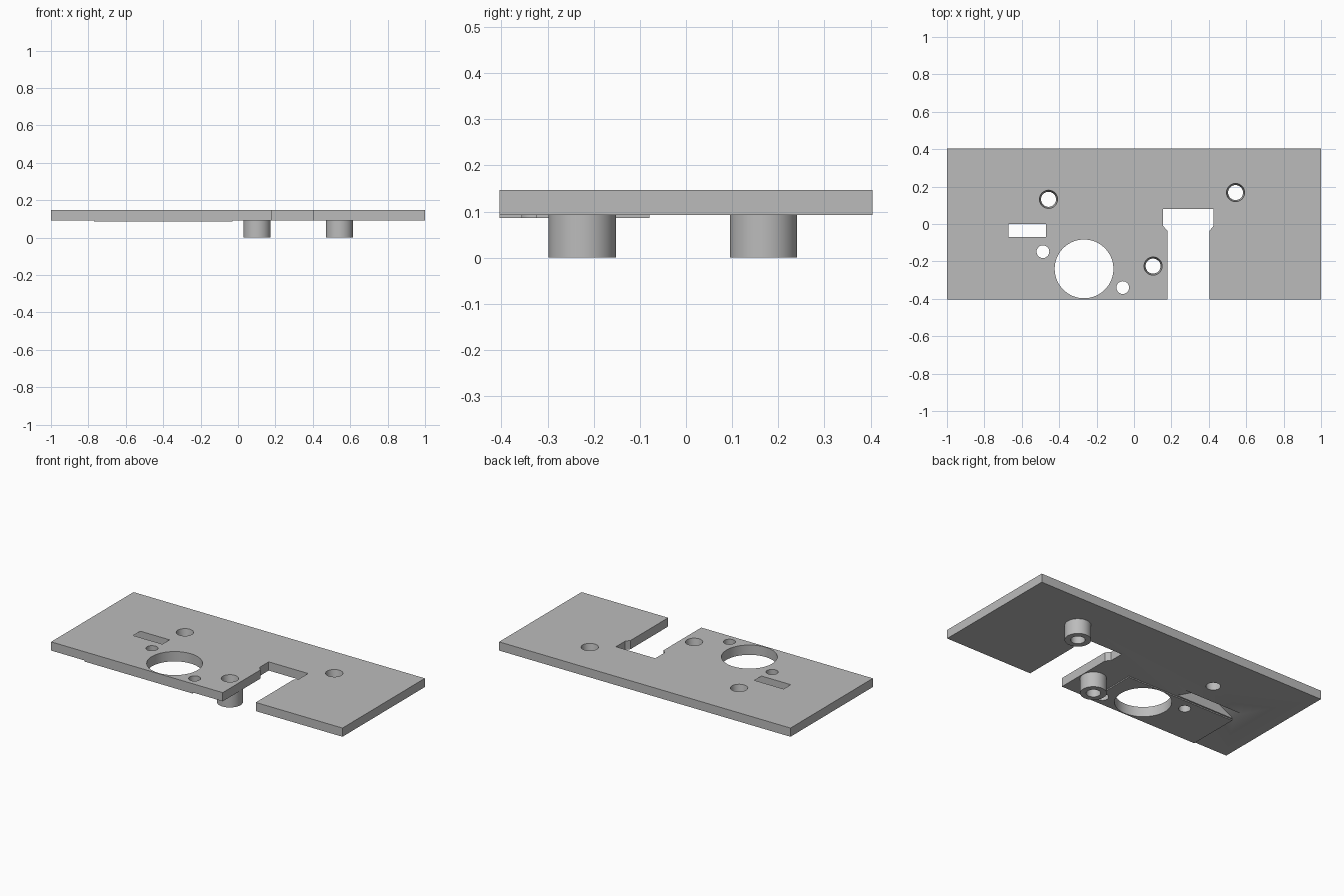
import bpy
import bmesh

cube = bpy.data.objects.get("Cube")
if cube:
    bpy.data.objects.remove(cube, do_unlink=True)

BOTTOM, TOP = 0.093, 0.147
PAD_BOTTOM = 0.086
BOSSES = [(0.102, -0.225), (0.543, 0.168)]
SCREW_HOLES = BOSSES + [(-0.457, 0.132)]
PIN_HOLES = [(-0.487, -0.148), (-0.06, -0.34)]

grey = bpy.data.materials.new("plain grey")
grey.use_nodes = True
grey.diffuse_color = (0.5, 0.5, 0.5, 1)
grey.node_tree.nodes["Principled BSDF"].inputs["Base Color"].default_value = (0.5, 0.5, 0.5, 1)


def link(name, bm):
    bmesh.ops.recalc_face_normals(bm, faces=bm.faces)
    mesh = bpy.data.meshes.new(name)
    bm.to_mesh(mesh)
    bm.free()
    mesh.materials.append(grey)
    obj = bpy.data.objects.new(name, mesh)
    bpy.context.collection.objects.link(obj)
    return obj


def prism(name, outline, direction):
    """Closed outline of 3D points, extruded along a direction."""
    bm = bmesh.new()
    face = bm.faces.new([bm.verts.new(p) for p in outline])
    out = bmesh.ops.extrude_face_region(bm, geom=[face], use_keep_orig=True)
    verts = [v for v in out["geom"] if isinstance(v, bmesh.types.BMVert)]
    bmesh.ops.translate(bm, verts=verts, vec=direction)
    return link(name, bm)


def round_part(name, centre, low, high, r_low, r_high=None, sides=64):
    bm = bmesh.new()
    bmesh.ops.create_cone(bm, cap_ends=True, segments=sides, radius1=r_low,
                          radius2=r_high or r_low, depth=high - low)
    bmesh.ops.translate(bm, verts=bm.verts, vec=(*centre, (low + high) / 2))
    return link(name, bm)


def cut(obj, cutters):
    for cutter in cutters:
        cutter.hide_render = True
        mod = obj.modifiers.new("cut", 'BOOLEAN')
        mod.operation, mod.solver, mod.object = 'DIFFERENCE', 'EXACT', cutter
    bpy.context.view_layer.update()
    graph = bpy.context.evaluated_depsgraph_get()
    mesh = bpy.data.meshes.new_from_object(obj.evaluated_get(graph))
    obj.modifiers.clear()
    obj.data = mesh


# Plate with a stepped notch open to the front
notch = [(0.178, -0.404), (0.178, -0.035), (0.155, -0.01), (0.155, 0.08),
         (0.425, 0.08), (0.425, -0.01), (0.405, -0.035), (0.405, -0.404)]
outline = [(-1, -0.404)] + notch + [(1, -0.404), (1, 0.404), (-1, 0.404)]
plate = prism("plate", [(x, y, BOTTOM) for x, y in outline], (0, 0, TOP - BOTTOM))

# Thin raised pad under the large opening
pad_outline = [(-0.77, -0.404), (-0.03, -0.404), (-0.03, -0.079), (-0.77, -0.079)]
pad = prism("underside_pad", [(x, y, PAD_BOTTOM) for x, y in pad_outline],
            (0, 0, BOTTOM - PAD_BOTTOM))

# Standoff bosses below the plate
bosses = [round_part(f"boss_{i + 1}", c, 0, BOTTOM, 0.073) for i, c in enumerate(BOSSES)]

# Openings: large bore, pin holes, tapered screw holes, flared slot
bore = round_part("bore_cutter", (-0.267, -0.24), 0.02, 0.2, 0.157, sides=96)
pins = [round_part("pin_cutter", c, 0.02, 0.2, 0.034, sides=48) for c in PIN_HOLES]
tapers = [round_part("taper_cutter", c, BOTTOM - 0.02, TOP + 0.02, 0.037, 0.052, 48)
          for c in SCREW_HOLES]
shafts = [round_part("shaft_cutter", c, -0.05, 0.2, 0.04, sides=48) for c in BOSSES]
mid, e = -0.57, 0.01
slope = 0.1 / (TOP - BOTTOM)
lo, hi = 0.2 + slope * e, 0.1 - slope * e
slot = prism("slot_cutter",
             [(mid - lo, -0.07, BOTTOM - e), (mid + lo, -0.07, BOTTOM - e),
              (mid + hi, -0.07, TOP + e), (mid - hi, -0.07, TOP + e)], (0, 0.07, 0))

cut(plate, [bore, slot] + pins + tapers)
cut(pad, [bore] + pins)
for boss, shaft in zip(bosses, shafts):
    cut(boss, [shaft])
for cutter in [bore, slot] + pins + tapers + shafts:
    bpy.data.objects.remove(cutter, do_unlink=True)

# Smooth round walls, sharp edges
bpy.ops.object.select_all(action='DESELECT')
for obj in [plate, pad] + bosses:
    obj.select_set(True)
bpy.context.view_layer.objects.active = plate
bpy.ops.object.shade_smooth_by_angle(angle=0.5)
